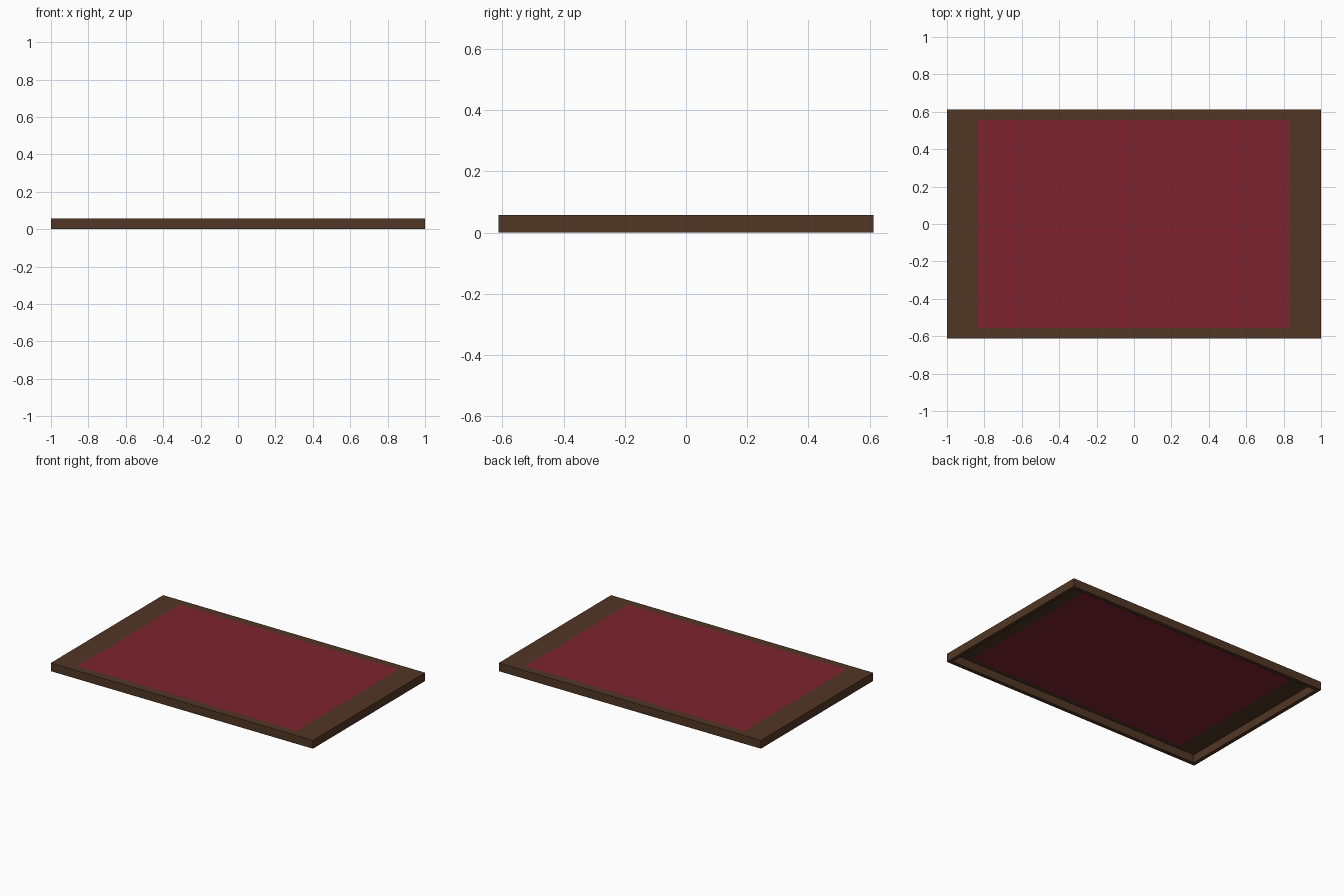
import bpy
import bmesh

if "Cube" in bpy.data.objects:
    bpy.data.objects.remove(bpy.data.objects["Cube"])

HX, HY, TOP = 1.0, 0.612, 0.057      # outer half sizes and height
PX, PY = 0.835, 0.555                # red panel half sizes
RIM = 0.026                          # rim thickness


def material(name, rgb):
    m = bpy.data.materials.new(name)
    m.diffuse_color = (*rgb, 1.0)
    m.use_nodes = True
    m.node_tree.nodes["Principled BSDF"].inputs["Base Color"].default_value = m.diffuse_color
    return m


def loop(bm, hx, hy, z):
    return [bm.verts.new((sx * hx, sy * hy, z))
            for sx, sy in ((-1, -1), (1, -1), (1, 1), (-1, 1))]


def finish(bm, name, mat):
    me = bpy.data.meshes.new(name)
    bm.to_mesh(me)
    bm.free()
    me.materials.append(mat)
    ob = bpy.data.objects.new(name, me)
    bpy.context.collection.objects.link(ob)
    return ob


brown = material("dark brown wood", (0.083, 0.037, 0.018))
red = material("deep red", (0.210, 0.017, 0.028))

# Frame: top border, outer wall, rim underside and inner wall, open below
bm = bmesh.new()
rings = [loop(bm, *r) for r in (
    (PX, PY, TOP),
    (HX, HY, TOP),
    (HX, HY, 0),
    (HX - RIM, HY - RIM, 0),
    (HX - RIM, HY - RIM, TOP - 0.001),
)]
for a, b in zip(rings, rings[1:]):
    for i in range(4):
        j = (i + 1) % 4
        bm.faces.new((a[i], b[i], b[j], a[j]))
finish(bm, "frame", brown)

# Red panel: thin sheet flush with the top, seen from both sides
bm = bmesh.new()
bm.faces.new(loop(bm, PX, PY, TOP))
finish(bm, "panel", red)
